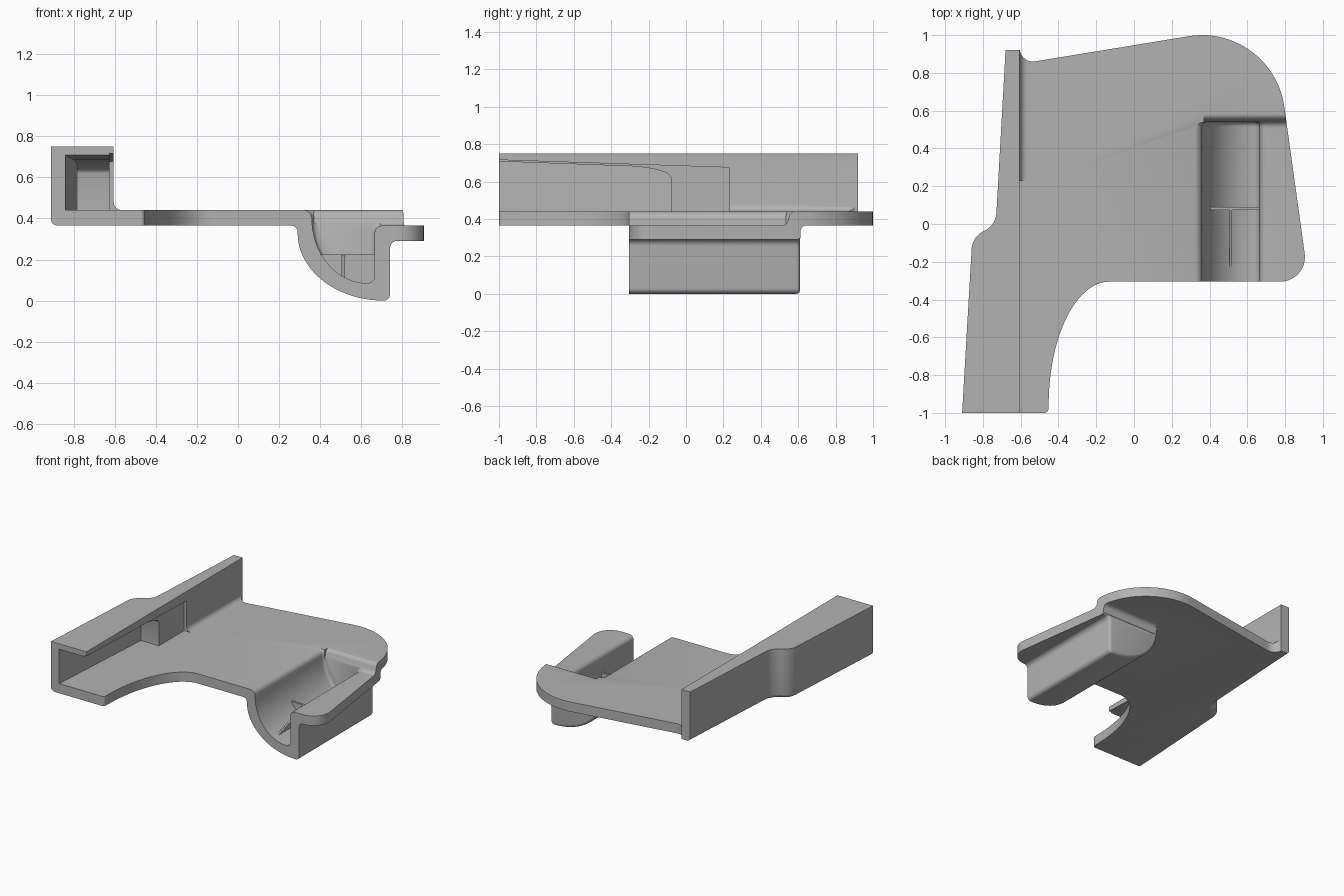
import bpy, bmesh
from math import cos, sin, radians

cube = bpy.data.objects.get("Cube")
if cube:
    bpy.data.objects.remove(cube, do_unlink=True)

GREY = (0.45, 0.45, 0.45, 1)
grey = bpy.data.materials.new("plain grey")
grey.use_nodes = True
grey.diffuse_color = GREY
grey.node_tree.nodes["Principled BSDF"].inputs["Base Color"].default_value = GREY


def arc(cx, cy, rx, ry, start, end, n=8):
    """Points along an elliptical arc, angles in degrees."""
    steps = [radians(start + (end - start) * i / n) for i in range(n + 1)]
    return [(cx + rx * cos(a), cy + ry * sin(a)) for a in steps]


def prism(name, points, axis, low, high, round_end=0):
    """Extrude a 2D profile along an axis, optionally rounding its far rim."""
    place = {"x": lambda p, t: (t, p[0], p[1]),
             "y": lambda p, t: (p[0], t, p[1]),
             "z": lambda p, t: (p[0], p[1], t)}[axis]
    bm = bmesh.new()
    ends = [[bm.verts.new(place(p, t)) for p in points] for t in (low, high)]
    bm.faces.new(ends[0])
    cap = bm.faces.new(ends[1])
    n = len(points)
    for i in range(n):
        j = (i + 1) % n
        bm.faces.new((ends[0][i], ends[0][j], ends[1][j], ends[1][i]))
    bmesh.ops.recalc_face_normals(bm, faces=bm.faces[:])
    if round_end:
        bmesh.ops.bevel(bm, geom=list(cap.edges), offset=round_end, segments=4,
                        profile=0.5, affect="EDGES", clamp_overlap=False)
    mesh = bpy.data.meshes.new(name)
    bm.to_mesh(mesh)
    bm.free()
    mesh.materials.append(grey)
    obj = bpy.data.objects.new(name, mesh)
    bpy.context.collection.objects.link(obj)
    return obj


def combine(target, tool, operation):
    """Apply a boolean and drop the tool."""
    mod = target.modifiers.new("boolean", "BOOLEAN")
    mod.operation, mod.object, mod.solver = operation, tool, "EXACT"
    bpy.context.view_layer.objects.active = target
    bpy.ops.object.modifier_apply(modifier=mod.name)
    bpy.data.objects.remove(tool, do_unlink=True)


def smooth(obj):
    bpy.ops.object.select_all(action="DESELECT")
    obj.select_set(True)
    bpy.context.view_layer.objects.active = obj
    bpy.ops.object.shade_smooth_by_angle(angle=radians(32))


# Plan outline of the whole bracket
outline = ([(-0.91, -1), (-0.475, -1)]
           + arc(-0.475, -0.98, 0.022, 0.02, -80, 0, 4)
           + arc(-0.13, -0.96, 0.322, 0.655, 180, 90, 20)
           + arc(0.775, -0.175, 0.13, 0.13, -90, 8, 10)
           + arc(0.36, 0.56, 0.44, 0.44, 8, 98, 24)
           + arc(-0.535, 0.93, 0.07, 0.07, 279, 188, 8)
           + [(-0.61, 0.92), (-0.68, 0.92)]
           + arc(-0.84, 0.065, 0.112, 0.112, 0, -65, 8)
           + arc(-0.745, -0.14, 0.115, 0.115, 115, 180, 8))

# Floor plate and side wall share one section
body = prism("bracket_body",
             [(-1.2, 0.365), (1.2, 0.365), (1.2, 0.44)]
             + arc(-0.565, 0.48, 0.04, 0.04, 270, 180, 6)
             + [(-0.605, 0.75), (-1.2, 0.75)], "y", -1.4, 1.4)

# Lowered flange beside the trough
flange = prism("flange",
               [(-0.8, 0.29), (0.60, 0.29), (0.612, 0.30)]
               + arc(0.646, 0.332, 0.034, 0.034, 180, 90, 5)
               + [(0.646, 0.40), (-0.8, 0.40)], "x", 0.315, 1.2)
combine(body, flange, "UNION")

# Trough shell
trough = prism("trough",
               [(0.25, 0.40)] + arc(0.26, 0.335, 0.03, 0.03, 90, 0, 5)
               + arc(0.71, 0.33, 0.42, 0.33, 185, 270, 20)
               + arc(0.71, 0.03, 0.03, 0.03, 290, 360, 4)
               + arc(0.775, 0.256, 0.035, 0.035, 180, 90, 5)
               + [(0.775, 0.33), (0.70, 0.40)], "y", -0.8, 0.61, 0.02)
combine(body, trough, "UNION")
combine(body, prism("outline", outline, "z", -0.2, 1), "INTERSECT")

# Trough hollow
hollow = prism("hollow",
               [(0.31, 0.60), (0.31, 0.445)]
               + arc(0.32, 0.40, 0.04, 0.04, 75, 0, 5)
               + arc(0.63, 0.40, 0.27, 0.315, 185, 270, 20)
               + arc(0.63, 0.12, 0.035, 0.035, 285, 360, 5)
               + arc(0.70, 0.33, 0.035, 0.035, 180, 90, 5)
               + [(0.70, 0.60)], "y", -0.8, 0.54, 0.025)
combine(body, hollow, "DIFFERENCE")

# Rounded step from the plate down to the flange
step = prism("step",
             [(-0.8, 0.365)] + arc(0.51, 0.402, 0.037, 0.037, 270, 360, 5)
             + arc(0.585, 0.405, 0.036, 0.036, 180, 90, 5)
             + [(0.585, 0.6), (-0.8, 0.6)], "x", 0.37, 1.2)
combine(body, step, "DIFFERENCE")

# Shallow recess and deep pocket in the side wall
recess = prism("recess", [(-1.2, 0.44), (0.23, 0.44), (0.23, 0.675), (-1.2, 0.722)],
               "x", -0.625, -0.5)
combine(body, recess, "DIFFERENCE")
pocket = prism("pocket", [(-1.2, 0.44), (-0.08, 0.44)]
               + arc(-0.38, 0.62, 0.30, 0.065, 0, 90, 10)
               + [(-1.2, 0.715)], "x", -0.84, -0.5)
for v in pocket.data.vertices:
    if v.co.x < -0.7:
        v.co.x += 0.065 * (v.co.y + 1)
combine(body, pocket, "DIFFERENCE")

# Rounded lower edge along the outer wall
bm = bmesh.new()
bm.from_mesh(body.data)
rim = [e for e in bm.edges
       if all(abs(v.co.z - 0.365) < 0.002 and v.co.x < -0.66 for v in e.verts)]
bmesh.ops.bevel(bm, geom=rim, offset=0.03, segments=4, profile=0.5, affect="EDGES")
bm.to_mesh(body.data)
bm.free()
smooth(body)

# Baffle across the trough and its bracing gusset
prism("trough_baffle", [(0.37, 0.225), (0.68, 0.225), (0.68, 0.05), (0.50, 0.07),
                        (0.37, 0.18)], "y", 0.075, 0.09)
prism("baffle_gusset", [(-0.28, 0.09), (0.08, 0.09), (0.08, 0.224), (-0.28, 0.10)],
      "x", 0.505, 0.52)
